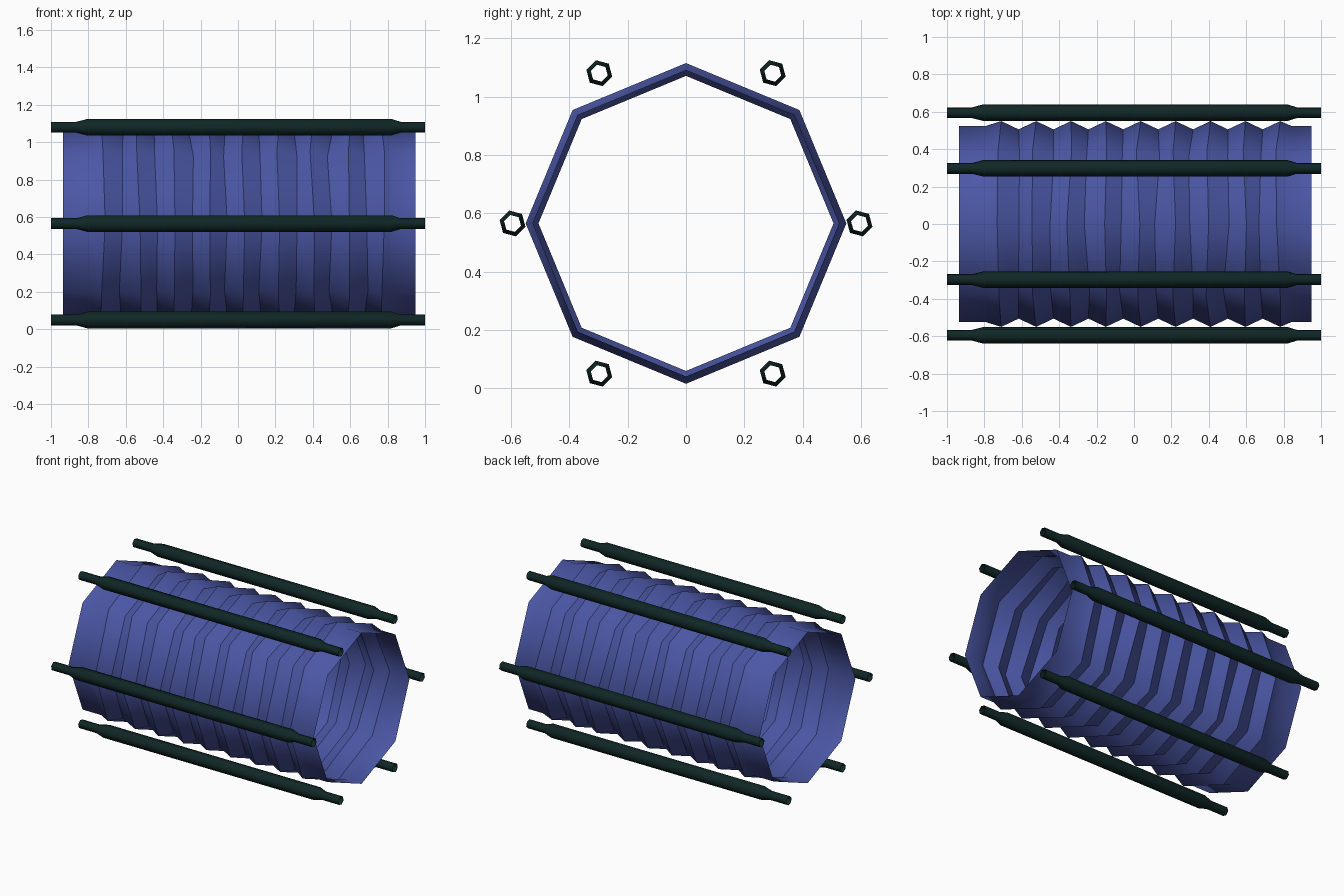
import bpy, bmesh, math, random

random.seed(4)
if "Cube" in bpy.data.objects:
    bpy.data.objects.remove(bpy.data.objects["Cube"], do_unlink=True)


def make_material(name, rgb):
    mat = bpy.data.materials.new(name)
    mat.use_nodes = True
    color = (*rgb, 1)
    mat.diffuse_color = color
    mat.node_tree.nodes["Principled BSDF"].inputs["Base Color"].default_value = color
    return mat


def make_tube(name, profile, sides, phase, centre, mat, sharp=(), wobble=0.0):
    """Open sheet tube along x; profile is a list of (x, radius)."""
    bm = bmesh.new()
    rings = []
    for i, (x, r) in enumerate(profile):
        ring = []
        for k in range(sides):
            a = phase + math.tau * k / sides
            dx = 0.0
            # the folds wander a little, except along the two side corners
            if i in sharp and k % (sides // 2):
                dx = random.uniform(-wobble, wobble * 0.3)
            ring.append(bm.verts.new((x + dx, r * math.cos(a), r * math.sin(a))))
        rings.append(ring)
    for a, b in zip(rings, rings[1:]):
        for k in range(sides):
            n = (k + 1) % sides
            bm.faces.new((a[k], a[n], b[n], b[k])).smooth = True
    bmesh.ops.recalc_face_normals(bm, faces=bm.faces[:])
    # Point the sheet outward
    f = bm.faces[0]
    c = f.calc_center_median()
    if f.normal.y * c.y + f.normal.z * c.z < 0:
        bmesh.ops.reverse_faces(bm, faces=bm.faces[:])
    # Crease the fold rings
    for i in sharp:
        for k in range(sides):
            edge = bm.edges.get((rings[i][k], rings[i][(k + 1) % sides]))
            edge.smooth = False
    mesh = bpy.data.meshes.new(name)
    bm.to_mesh(mesh)
    bm.free()
    mesh.materials.append(mat)
    obj = bpy.data.objects.new(name, mesh)
    obj.location = centre
    bpy.context.collection.objects.link(obj)
    return obj


blue = make_material("fabric_blue", (0.07, 0.096, 0.38))
dark = make_material("dark_green_metal", (0.005, 0.02, 0.019))
MID = 0.565

# Pleated octagonal sleeve with a plain collar at each end
folds, pitch, first = 9, 0.1865, -0.71
profile = [(-0.935, 0.525), (-0.79, 0.525)]
for i in range(folds):
    x = first + i * pitch
    profile.append((x, 0.55))
    if i < folds - 1:
        profile.append((x + pitch / 2, 0.506))
profile += [(0.84, 0.525), (0.95, 0.525)]
make_tube("pleated_sleeve", profile, 8, 0, (0, 0, MID), blue,
          sharp=range(2, len(profile) - 2), wobble=0.025)

# Six hollow hexagonal rods around the sleeve, narrowed at both ends
rod = [(-1, 0.03), (-0.865, 0.03), (-0.805, 0.046),
       (0.82, 0.046), (0.87, 0.03), (1, 0.03)]
for k in range(6):
    a = math.tau * k / 6
    make_tube(f"rod_{k + 1}", rod, 6, math.radians(45),
              (0, 0.595 * math.cos(a), MID + 0.595 * math.sin(a)), dark)
